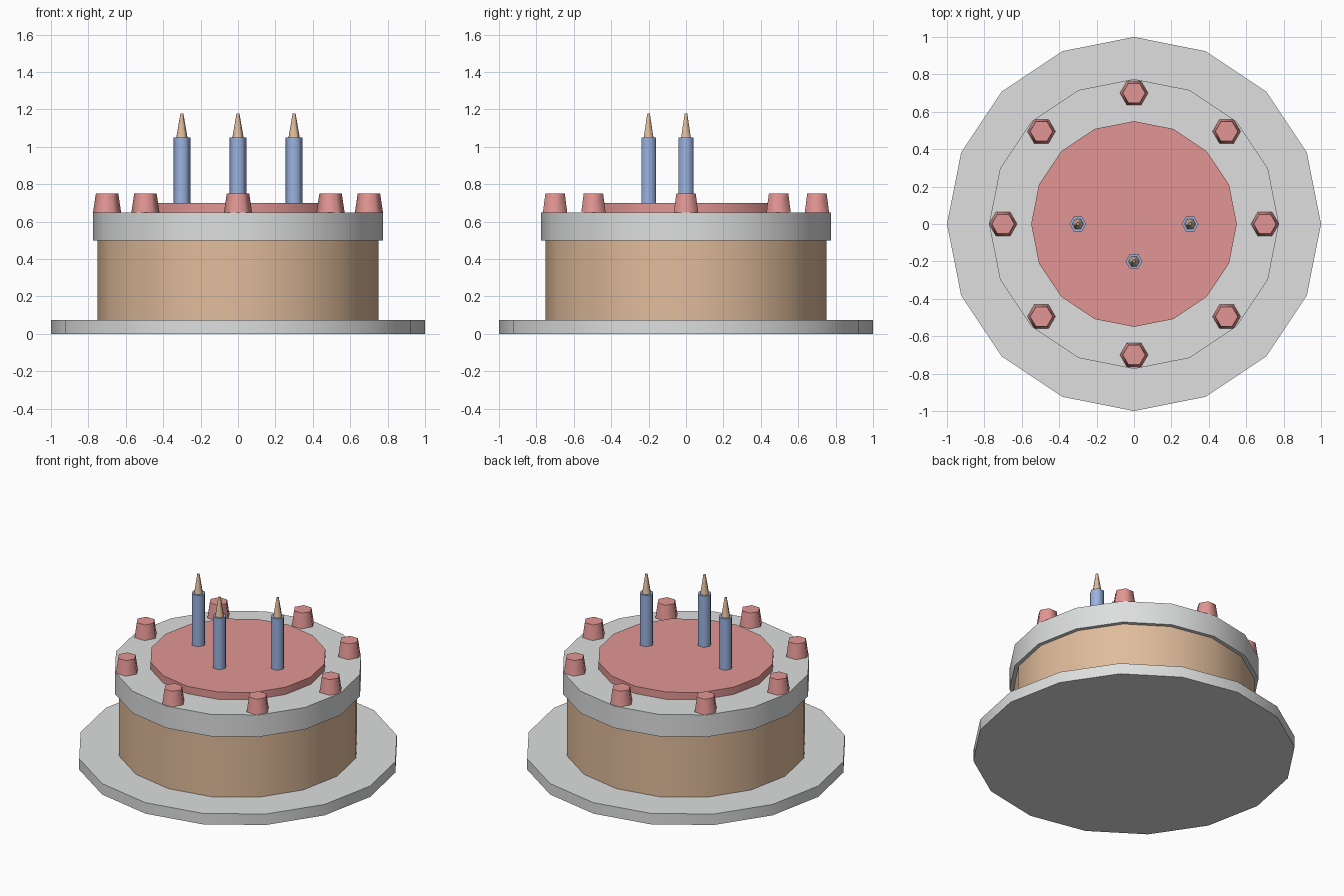
import bpy, bmesh, math

if "Cube" in bpy.data.objects:
    bpy.data.objects.remove(bpy.data.objects["Cube"])


def material(name, rgb):
    """Flat colour given as 0-255 sRGB, stored as linear."""
    m = bpy.data.materials.new(name)
    lin = [((c / 255 + 0.055) / 1.055) ** 2.4 for c in rgb]
    m.diffuse_color = (*lin, 1)
    m.use_nodes = True
    m.node_tree.nodes["Principled BSDF"].inputs["Base Color"].default_value = m.diffuse_color
    return m


GREY = material("pale_grey", (221, 223, 222))
SPONGE = material("sponge_tan", (224, 188, 155))
PINK = material("berry_pink", (226, 150, 147))
BLUE = material("candle_blue", (155, 179, 224))


def prism(name, sides, r_low, r_high, z_low, z_high, mat, x=0, y=0):
    """Capped prism or frustum with its first corner on +x, smooth sides and sharp rims."""
    bm = bmesh.new()
    rings = []
    for r, z in ((r_low, z_low), (r_high, z_high)):
        rings.append([bm.verts.new((r * math.cos(math.tau * i / sides),
                                    r * math.sin(math.tau * i / sides), z))
                      for i in range(sides)])
    low, high = rings
    for i in range(sides):
        j = (i + 1) % sides
        bm.faces.new((low[i], low[j], high[j], high[i])).smooth = True
    for cap in (bm.faces.new(low[::-1]), bm.faces.new(high)):
        for e in cap.edges:
            e.smooth = False
    mesh = bpy.data.meshes.new(name)
    bm.to_mesh(mesh)
    bm.free()
    mesh.materials.append(mat)
    ob = bpy.data.objects.new(name, mesh)
    ob.location = (x, y, 0)
    bpy.context.collection.objects.link(ob)
    return ob


# Plate, sponge, icing and the raised topping
prism("plate", 16, 1.0, 1.0, 0.0, 0.075, GREY)
prism("sponge", 16, 0.75, 0.75, 0.075, 0.5, SPONGE)
prism("icing", 16, 0.775, 0.775, 0.5, 0.65, GREY)
prism("topping", 16, 0.55, 0.55, 0.65, 0.7, PINK)

# Ring of eight berries on the icing
for i in range(8):
    a = math.tau * i / 8
    prism(f"berry_{i + 1}", 6, 0.075, 0.06, 0.65, 0.75, PINK,
          0.7 * math.cos(a), 0.7 * math.sin(a))

# Three candles with flames
for i, (x, y) in enumerate(((-0.3, 0), (0.3, 0), (0, -0.2)), 1):
    prism(f"candle_{i}", 6, 0.045, 0.045, 0.7, 1.05, BLUE, x, y)
    prism(f"flame_{i}", 6, 0.03, 0.008, 1.05, 1.178, SPONGE, x, y)
